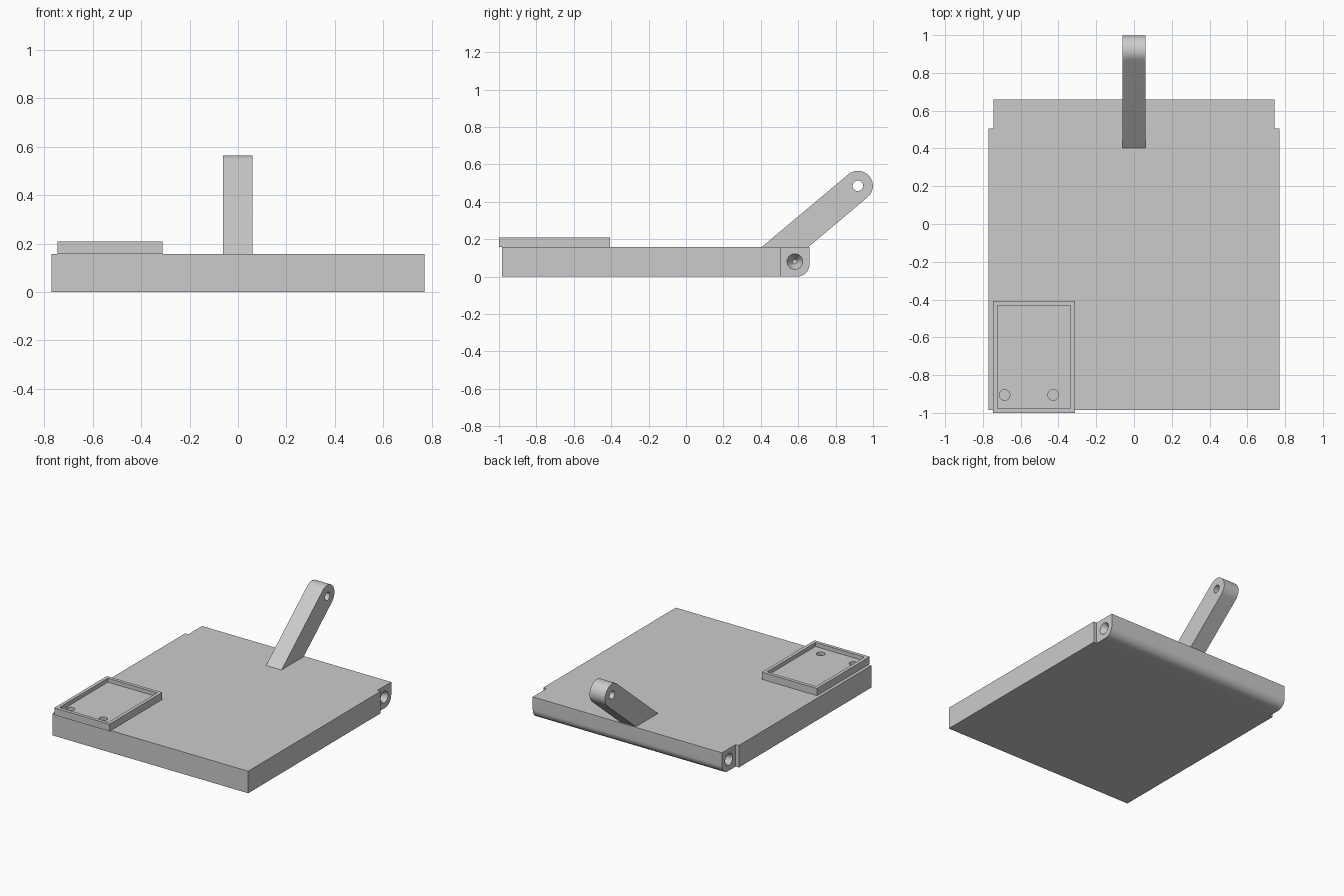
import bpy, bmesh
from math import cos, sin, pi, radians

cube = bpy.data.objects.get("Cube")
if cube:
    bpy.data.objects.remove(cube, do_unlink=True)

grey = bpy.data.materials.new("plain_grey")
grey.use_nodes = True
GREY = (0.6, 0.6, 0.6, 1)
grey.diffuse_color = GREY
grey.node_tree.nodes["Principled BSDF"].inputs["Base Color"].default_value = GREY


def arc(cy, cz, r, start, end, steps):
    """Points of an arc in the side plane, angles in degrees."""
    angles = [radians(start + (end - start) * i / steps) for i in range(steps + 1)]
    return [(cy + r * cos(a), cz + r * sin(a)) for a in angles]


def side_extrusion(name, profile, x0, x1):
    """Extrude a (y, z) profile along x."""
    bm = bmesh.new()
    face = bm.faces.new([bm.verts.new((x0, y, z)) for y, z in profile])
    new = bmesh.ops.extrude_face_region(bm, geom=[face])["geom"]
    verts = [v for v in new if isinstance(v, bmesh.types.BMVert)]
    bmesh.ops.translate(bm, verts=verts, vec=(x1 - x0, 0, 0))
    bmesh.ops.recalc_face_normals(bm, faces=bm.faces)
    mesh = bpy.data.meshes.new(name)
    bm.to_mesh(mesh)
    bm.free()
    mesh.materials.append(grey)
    obj = bpy.data.objects.new(name, mesh)
    bpy.context.collection.objects.link(obj)
    return obj


def block(name, x0, x1, y0, y1, z0, z1):
    return side_extrusion(name, [(y0, z0), (y1, z0), (y1, z1), (y0, z1)], x0, x1)


def cone(r1, r2, depth, location, rotation=(0, 0, 0)):
    bpy.ops.mesh.primitive_cone_add(vertices=40, radius1=r1, radius2=r2, depth=depth,
                                    location=location, rotation=rotation)
    obj = bpy.context.object
    obj.data.materials.append(grey)
    return obj


def activate(obj):
    bpy.ops.object.select_all(action='DESELECT')
    obj.select_set(True)
    bpy.context.view_layer.objects.active = obj


def cut(obj, cutters):
    """Subtract each cutter, then discard it."""
    for cutter in cutters:
        cutter.hide_render = True
        mod = obj.modifiers.new("cut", 'BOOLEAN')
        mod.operation = 'DIFFERENCE'
        mod.solver = 'EXACT'
        mod.object = cutter
        activate(obj)
        bpy.ops.object.modifier_apply(modifier=mod.name)
        bpy.data.objects.remove(cutter, do_unlink=True)
    activate(obj)
    bpy.ops.object.shade_smooth_by_angle(angle=radians(30))


TOP = 0.157

# Base plate with rounded lower back edge, stepped back corners and hinge sockets
plate = side_extrusion(
    "base_plate",
    [(-0.985, TOP), (-0.985, 0)] + arc(0.595, 0.065, 0.065, -90, 0, 12) + [(0.66, TOP)],
    -0.77, 0.77)
cutters = []
for s in (-1, 1):
    x0, x1 = sorted((s * 0.745, s * 0.85))
    cutters.append(block("corner_cutter", x0, x1, 0.505, 0.8, -0.1, 0.3))
for s in (-1, 1):
    cutters.append(cone(0.048, 0.012, 0.06, (s * 0.725, 0.582, 0.08), (0, -s * pi / 2, 0)))
cut(plate, cutters)

# Slanted arm with a rounded, drilled end
tilt = radians(40)
cy, cz, r = 0.919, 0.485, 0.08
end = arc(cy, cz, r, -50, 130, 24)
reach = 0.52


def foot(point, z):
    """Follow the arm's slope down from a point to height z."""
    return (point[0] - (point[1] - z) * cos(tilt) / sin(tilt), z)


arm = side_extrusion("slanted_arm", [foot(end[0], 0.13)] + end + [foot(end[-1], 0.13)],
                     -0.062, 0.06)
cut(arm, [cone(0.028, 0.028, 0.4, (0, cy, cz), (0, pi / 2, 0))])

# Shallow tray with a raised rim and two holes in its floor
tray = block("corner_tray", -0.747, -0.312, -1.0, -0.407, TOP, 0.208)
recess = block("recess_cutter", -0.723, -0.336, -0.976, -0.431, 0.18, 0.3)
holes = [cone(0.028, 0.028, 0.2, (x, -0.905, 0.17)) for x in (-0.685, -0.428)]
cut(tray, [recess] + holes)
